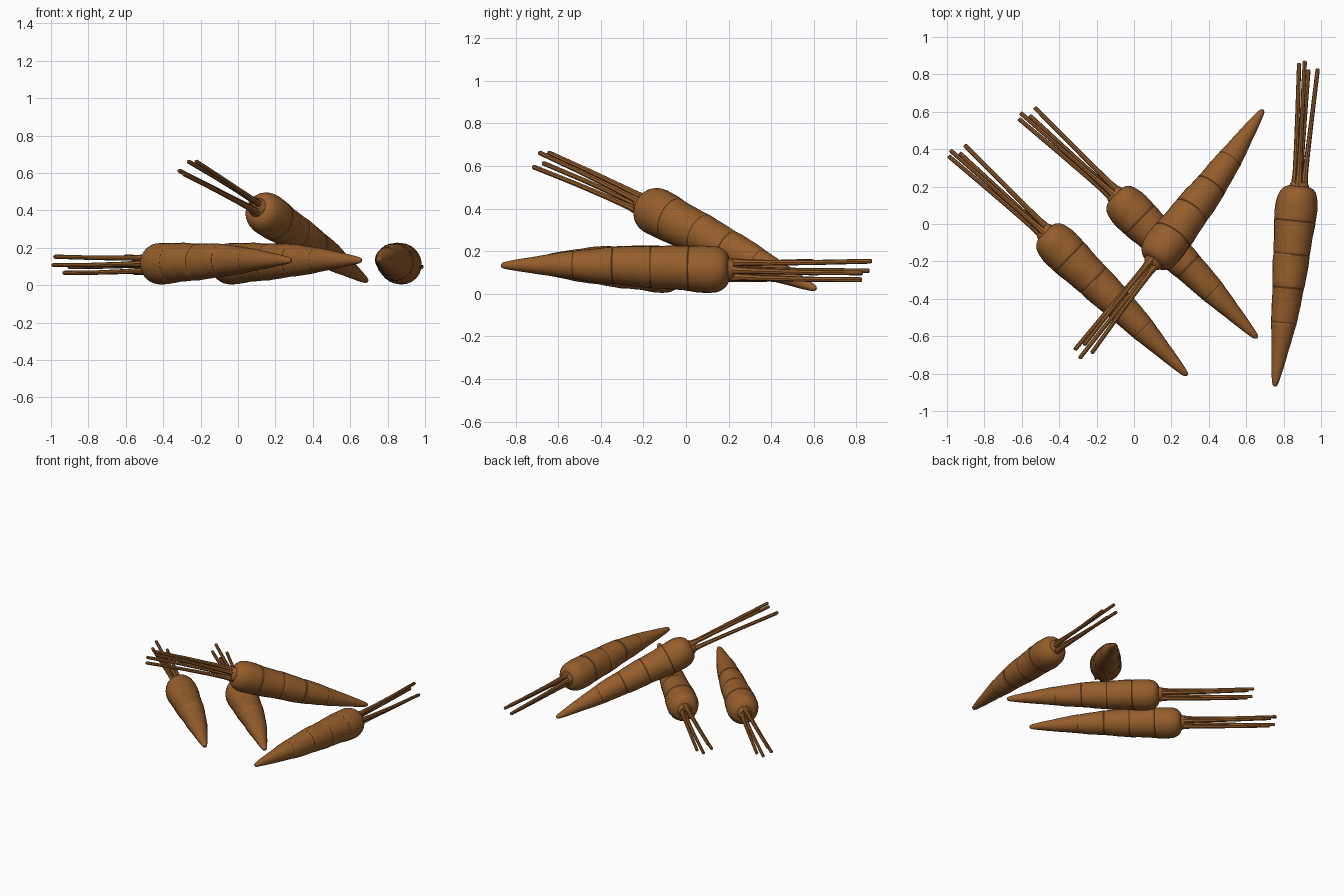
import bpy, bmesh, math, random
from mathutils import Matrix, Vector

if "Cube" in bpy.data.objects:
    bpy.data.objects.remove(bpy.data.objects["Cube"])

random.seed(4)
SIDES = 24

mat = bpy.data.materials.new("carrot_brown")
mat.diffuse_color = (0.30, 0.11, 0.025, 1)
mat.use_nodes = True
mat.node_tree.nodes["Principled BSDF"].inputs["Base Color"].default_value = mat.diffuse_color


def interp(pts, y, k):
    """Smooth (Catmull-Rom style) lookup of column k along y."""
    for i in range(len(pts) - 1):
        a, b = pts[i], pts[i + 1]
        if y <= b[0]:
            p, n = pts[max(i - 1, 0)], pts[min(i + 2, len(pts) - 1)]
            h = b[0] - a[0]
            t = (y - a[0]) / h
            ma = (b[k] - p[k]) / (b[0] - p[0]) * h
            mb = (n[k] - a[k]) / (n[0] - a[0]) * h
            return ((2*t**3 - 3*t**2 + 1) * a[k] + (t**3 - 2*t**2 + t) * ma
                    + (3*t**2 - 2*t**3) * b[k] + (t**3 - t**2) * mb)
    return pts[-1][k]


def tube(bm, rings, sides, wobble=None):
    """Skin a tube through rings of (x, y, z, radius) running along y."""
    loops = []
    for x, y, z, r in rings:
        loop = []
        for s in range(sides):
            a = 2 * math.pi * s / sides
            q = r * (1 + (wobble(a, y) if wobble else 0))
            loop.append(bm.verts.new((x + q * math.cos(a), y, z + q * math.sin(a))))
        loops.append(loop)
    for a, b in zip(loops, loops[1:]):
        for s in range(sides):
            t = (s + 1) % sides
            bm.faces.new((a[s], a[t], b[t], b[s]))
    bm.faces.new(loops[0])
    bm.faces.new(loops[-1])


def finish(bm, name):
    bmesh.ops.recalc_face_normals(bm, faces=bm.faces)
    me = bpy.data.meshes.new(name)
    bm.to_mesh(me)
    bm.free()
    me.materials.append(mat)
    return me


# Root profile: distance from tip, radius, sideways bow, height offset
PROFILE = [
    (-0.014, 0.005, 0.0, 0.0), (-0.006, 0.013, 0.0, 0.0), (0.01, 0.018, 0.0, 0.0),
    (0.06, 0.027, 0.002, 0.001), (0.155, 0.042, 0.006, 0.002), (0.255, 0.057, 0.01, 0.002),
    (0.455, 0.081, 0.016, 0.001), (0.655, 0.096, 0.017, -0.005), (0.855, 0.107, 0.016, -0.013),
    (0.955, 0.112, 0.017, -0.016), (1.0, 0.109, 0.018, -0.017), (1.035, 0.096, 0.019, -0.018),
    (1.055, 0.077, 0.02, -0.018), (1.064, 0.058, 0.02, -0.018)]


def skin(a, y):
    """Gentle lumps and irregular growth rings."""
    return (0.018 * math.sin(23 * y + 1.5 * math.sin(a))
            + 0.012 * math.sin(2 * a + 9 * y) + 0.008 * math.sin(61 * y + 2 * a))


ys = [p[0] for p in PROFILE[:3]] + [0.03 + i * 0.0285 for i in range(34)]
ys += [p[0] for p in PROFILE[10:]] + [1.02, 1.046]
rings = []
for y in sorted(ys):
    r = interp(PROFILE, y, 1)
    rings.append((interp(PROFILE, y, 2), y, interp(PROFILE, y, 3), r))
# A few shallow creases cut into the root
for y in (0.33, 0.52, 0.70, 0.88):
    for d, k in ((-0.004, 1), (0, 0.975), (0.004, 1)):
        rings.append((interp(PROFILE, y + d, 2), y + d, interp(PROFILE, y + d, 3),
                      interp(PROFILE, y, 1) * k))
rings.sort(key=lambda q: q[1])
bm = bmesh.new()
tube(bm, rings, SIDES, skin)
root_mesh = finish(bm, "carrot_root")

# Leaf stalks: (base x, base z), (end x, end distance, end z)
STALKS = [((0.000, -0.015), (-0.046, 1.720, -0.025)),
          ((0.018, 0.014), (-0.017, 1.735, 0.020)),
          ((0.022, -0.052), (0.007, 1.690, -0.067)),
          ((0.044, -0.020), (0.056, 1.700, -0.035))]
bm = bmesh.new()
for (bx, bz), (ex, ey, ez) in STALKS:
    pts = []
    for t, r in ((0, 0.024), (0.05, 0.021), (0.12, 0.016), (0.3, 0.0135),
                 (0.6, 0.012), (0.99, 0.0115), (1, 0.008)):
        sag = 0.004 * math.sin(math.pi * t)
        pts.append((bx + (ex - bx) * t, 1.05 + (ey - 1.05) * t, bz + (ez - bz) * t - sag, r))
    tube(bm, pts, 8)
# Small collar joining the stalks to the crown
tube(bm, [(0.021, 1.045, -0.018, 0.056), (0.021, 1.075, -0.018, 0.05),
          (0.021, 1.09, -0.018, 0.038)], 16)
stalk_mesh = finish(bm, "carrot_stalks")

# Tip position, heading, pitch and roll of each carrot in the pile
PILE = [("left", (0.275, -0.80, 0.133), 45.9, 0, 0),
        ("middle", (0.65, -0.60, 0.133), 45.9, 0, 0),
        ("right", (0.755, -0.855, 0.133), -5.8, 0, 0),
        ("top", (0.683, 0.60, 0.027), 143.7, 20, -150)]
for label, tip, heading, pitch, roll in PILE:
    m = (Matrix.Translation(Vector(tip))
         @ Matrix.Rotation(math.radians(heading), 4, 'Z')
         @ Matrix.Rotation(math.radians(pitch), 4, 'X')
         @ Matrix.Rotation(math.radians(roll), 4, 'Y'))
    for part, me in (("root", root_mesh), ("stalks", stalk_mesh)):
        ob = bpy.data.objects.new(f"{label}_carrot_{part}", me)
        bpy.context.collection.objects.link(ob)
        ob.matrix_world = m
        bpy.ops.object.select_all(action='DESELECT')
        ob.select_set(True)
        bpy.context.view_layer.objects.active = ob
        if label == "left":
            bpy.ops.object.shade_smooth_by_angle(angle=math.radians(35))
